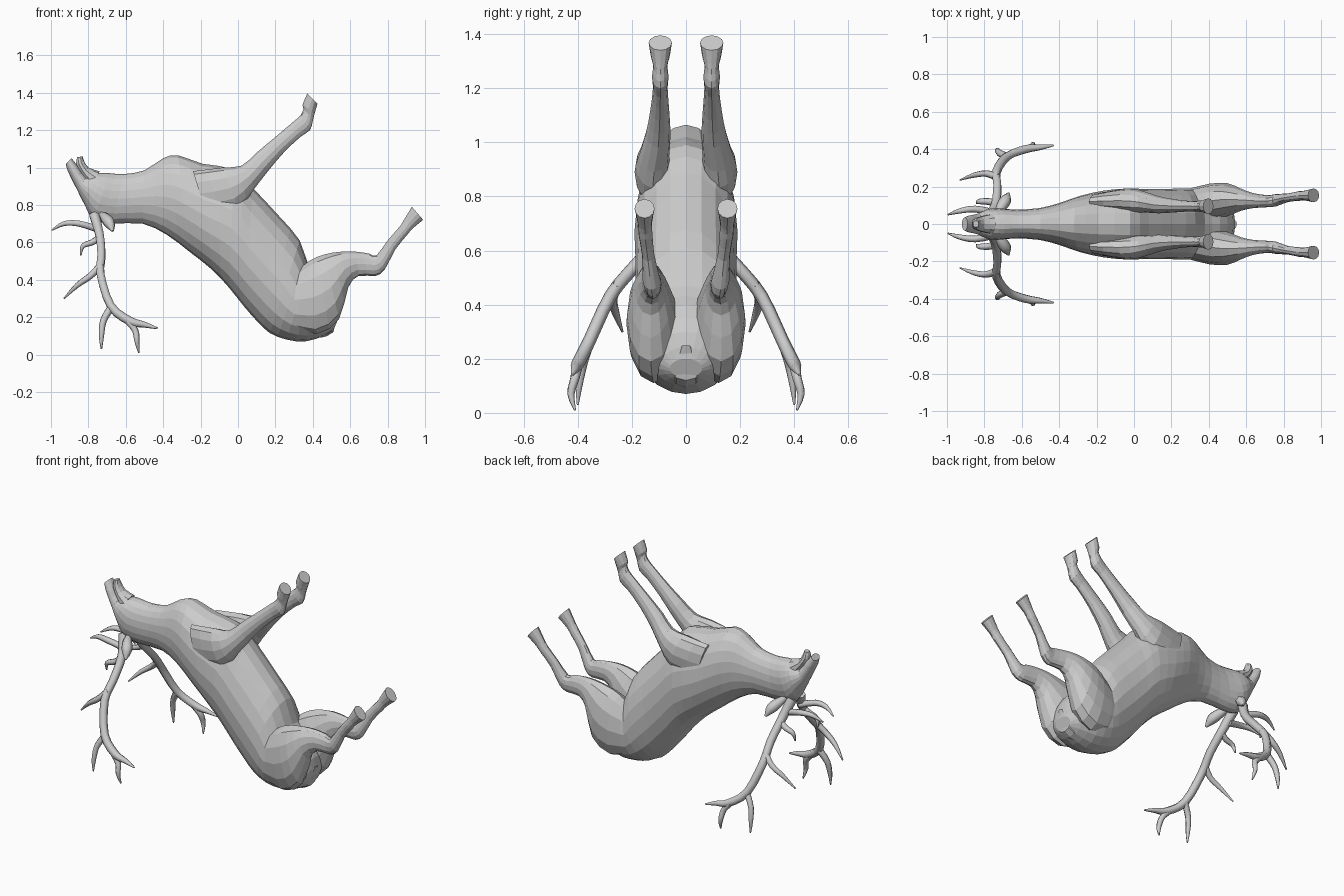
import bpy
import bmesh
import math
from mathutils import Vector

default_cube = bpy.data.objects.get("Cube")
if default_cube:
    bpy.data.objects.remove(default_cube)


def catmull_rom(stations, steps):
    """Insert smooth in-between stations along a loft."""
    result = []
    last = len(stations) - 1
    for i in range(last):
        before = stations[max(i - 1, 0)]
        start, end = stations[i], stations[i + 1]
        after = stations[min(i + 2, last)]
        for step in range(steps):
            t = step / steps
            result.append([
                q + t * ((r - p) + t * ((2 * p - 5 * q + 4 * r - s)
                         + t * (3 * q - p - 3 * r + s))) / 2
                for p, q, r, s in zip(before, start, end, after)])
    result.append(list(stations[last]))
    return result


def loft(name, stations, side=1, sides=14, steps=2):
    """Skin oval rings; a station is (upper x, z, lower x, z, centre y, half width)."""
    bm = bmesh.new()
    previous = None
    for ux, uz, lx, lz, y, width in catmull_rom(stations, steps):
        upper, lower = Vector((ux, side * y, uz)), Vector((lx, side * y, lz))
        centre, reach = (upper + lower) / 2, (upper - lower) / 2
        across = Vector((0, width, 0))
        ring = []
        for k in range(sides):
            angle = math.tau * k / sides
            ring.append(bm.verts.new(
                centre + reach * math.cos(angle) + across * math.sin(angle)))
        if previous is None:
            bm.faces.new(ring)
        else:
            for k in range(sides):
                n = (k + 1) % sides
                bm.faces.new((previous[k], previous[n], ring[n], ring[k]))
        previous = ring
    bm.faces.new(previous)
    bmesh.ops.recalc_face_normals(bm, faces=bm.faces)
    mesh = bpy.data.meshes.new(name)
    bm.to_mesh(mesh)
    bm.free()
    obj = bpy.data.objects.new(name, mesh)
    bpy.context.collection.objects.link(obj)
    return obj


def horn(name, points, radii, side):
    """Tapered round tube through the points, radius sampled along its length."""
    curve = bpy.data.curves.new(name, "CURVE")
    curve.dimensions = "3D"
    curve.bevel_depth = 1
    curve.bevel_resolution = 1
    curve.use_fill_caps = True
    path = catmull_rom([p + (r,) for p, r in zip(points, radii)], 3)
    spline = curve.splines.new("POLY")
    spline.points.add(len(path) - 1)
    for point, (x, y, z, radius) in zip(spline.points, path):
        point.co = (x, side * y, z, 1)
        point.radius = radius
    obj = bpy.data.objects.new(name, curve)
    bpy.context.collection.objects.link(obj)
    return obj


# Head, neck and trunk in one skin, from muzzle to rump
trunk = [
    (-.89, 1.05, -.92, 1.02, .035),
    (-.85, 1.0, -.91, .98, .045),
    (-.81, .95, -.86, .88, .055),
    (-.75, .97, -.82, .8, .078),
    (-.69, .97, -.77, .72, .085),
    (-.61, .965, -.67, .7, .077),
    (-.5, .985, -.51, .7, .085),
    (-.4, 1.05, -.38, .64, .115),
    (-.32, 1.065, -.26, .55, .15),
    (-.19, 1.02, -.14, .455, .178),
    (-.02, .99, -.05, .36, .19),
    (.08, .89, .03, .26, .187),
    (.22, .74, .1, .18, .187),
    (.33, .61, .17, .115, .19),
    (.38, .47, .26, .08, .19),
    (.46, .4, .36, .07, .175),
    (.53, .3, .46, .1, .13),
    (.54, .2, .51, .13, .06),
]
loft("body", [(*s[:4], 0, s[4]) for s in trunk], sides=20)

# Lower jaw, slightly open
loft("lower_jaw", [
    (-.74, .98, -.79, .88, 0, .055),
    (-.8, 1.0, -.83, .95, 0, .042),
    (-.825, 1.04, -.865, 1.01, 0, .032),
    (-.83, 1.06, -.86, 1.055, 0, .018)], sides=10)

# Tail folded against the rump
loft("tail", [
    (.46, .17, .44, .09, 0, .05),
    (.52, .18, .51, .12, 0, .05),
    (.55, .25, .53, .24, 0, .02)], sides=8)

front_leg = [
    (-.24, .98, -.17, .74, .12, .04),
    (-.08, 1.0, 0, .78, .125, .065),
    (.02, 1.01, .09, .89, .118, .056),
    (.1, 1.08, .16, .98, .103, .046),
    (.19, 1.155, .245, 1.08, .097, .035),
    (.29, 1.24, .335, 1.165, .095, .027),
    (.335, 1.28, .385, 1.2, .095, .031),
    (.35, 1.315, .4, 1.25, .095, .026),
    (.345, 1.335, .41, 1.29, .095, .034),
    (.37, 1.395, .425, 1.34, .095, .043),
]
hind_leg = [
    (.28, .42, .25, .16, .11, .07),
    (.38, .5, .42, .11, .12, .095),
    (.46, .535, .54, .19, .13, .088),
    (.55, .55, .59, .36, .13, .06),
    (.63, .55, .645, .42, .125, .04),
    (.7, .54, .735, .42, .122, .032),
    (.74, .53, .785, .455, .128, .033),
    (.8, .61, .84, .56, .14, .023),
    (.865, .685, .905, .64, .15, .026),
    (.89, .725, .935, .675, .152, .026),
    (.93, .79, .99, .72, .153, .037),
]

# Antler beam followed by its tines
beam = [(-.77, .04, .75), (-.74, .1, .64), (-.73, .2, .53), (-.735, .28, .43),
        (-.68, .36, .26), (-.58, .4, .18), (-.5, .41, .16), (-.43, .42, .14)]
tines = {
    "brow_tine": [(-.75, .06, .67), (-.85, .08, .7), (-.93, .07, .7), (-.995, .05, .665)],
    "second_tine": [(-.73, .11, .63), (-.78, .12, .6), (-.83, .12, .58), (-.84, .11, .53)],
    "middle_tine": [(-.73, .25, .48), (-.79, .27, .42), (-.86, .26, .37), (-.93, .235, .3)],
    "lower_tine": [(-.68, .36, .25), (-.72, .38, .18), (-.73, .395, .1), (-.73, .4, .03)],
    "end_tine": [(-.59, .4, .18), (-.55, .41, .13), (-.54, .425, .07), (-.53, .41, .01)],
}
beam_radii = (.03, .026, .024, .024, .024, .024, .016, .005)
tine_radii = (.02, .018, .014, .004)
ear = [(-.73, .05, .75), (-.71, .09, .73), (-.685, .13, .7), (-.67, .165, .66)]

# Paired parts on both flanks
for flank, side in (("near", -1), ("far", 1)):
    loft("front_leg_" + flank, front_leg, side, sides=12)
    loft("hind_leg_" + flank, hind_leg, side, sides=12)
    horn("antler_beam_" + flank, beam, beam_radii, side)
    for tine_name, points in tines.items():
        horn(tine_name + "_" + flank, points, tine_radii, side)
    horn("ear_" + flank, ear, (.016, .028, .03, .006), side)
